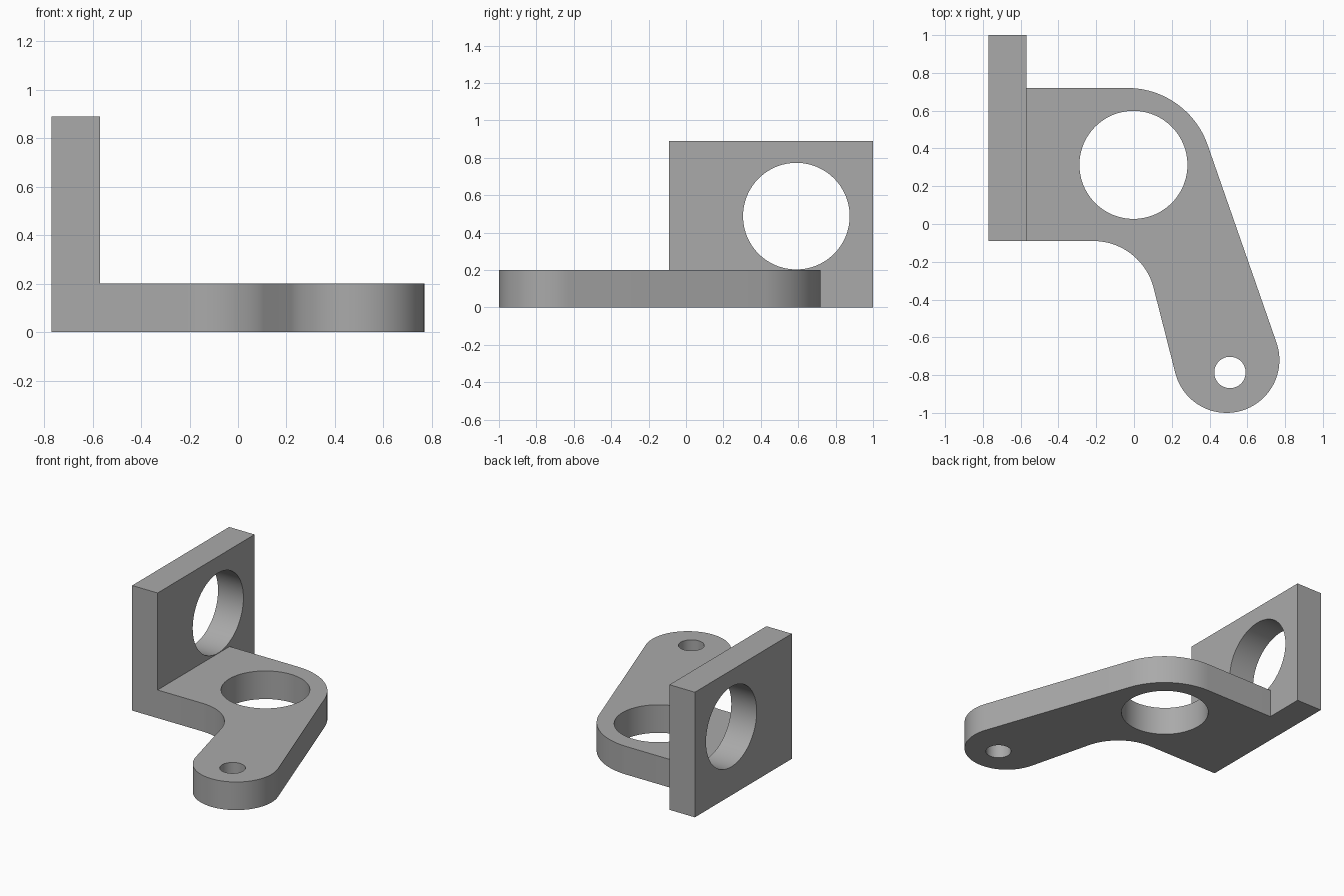
import bpy, bmesh
from math import sin, cos, radians, atan2, degrees

old = bpy.data.objects.get("Cube")
if old:
    bpy.data.objects.remove(old, do_unlink=True)

BASE_H, PLATE_H = 0.2, 0.89
LEFT, INNER, FRONT, BACK = -0.77, -0.57, -0.09, 1.0

metal = bpy.data.materials.new("plain_grey")
metal.use_nodes = True
grey = (0.4, 0.4, 0.4, 1)
metal.diffuse_color = grey
metal.node_tree.nodes["Principled BSDF"].inputs["Base Color"].default_value = grey


def arc(cx, cy, r, start, end, steps=24):
    """Points along an arc, angles in degrees."""
    angles = [radians(start + (end - start) * i / steps) for i in range(steps + 1)]
    return [(cx + r * cos(a), cy + r * sin(a)) for a in angles]


def prism(name, outline, z0, z1):
    """Extrude a flat outline from z0 to z1."""
    bm = bmesh.new()
    face = bm.faces.new([bm.verts.new((x, y, z0)) for x, y in outline])
    top = bmesh.ops.extrude_face_region(bm, geom=[face])["geom"]
    moved = [v for v in top if isinstance(v, bmesh.types.BMVert)]
    bmesh.ops.translate(bm, verts=moved, vec=(0, 0, z1 - z0))
    bmesh.ops.recalc_face_normals(bm, faces=bm.faces)
    mesh = bpy.data.meshes.new(name)
    bm.to_mesh(mesh)
    bm.free()
    mesh.materials.append(metal)
    obj = bpy.data.objects.new(name, mesh)
    bpy.context.collection.objects.link(obj)
    return obj


def combine(target, other, operation):
    """Apply a boolean and remove the helper."""
    mod = target.modifiers.new(operation.lower(), "BOOLEAN")
    mod.operation, mod.object, mod.solver = operation, other, "EXACT"
    bpy.context.view_layer.objects.active = target
    bpy.ops.object.modifier_apply(modifier=mod.name)
    bpy.data.objects.remove(other, do_unlink=True)


def drill(target, location, radius, rotation=(0, 0, 0)):
    bpy.ops.mesh.primitive_cylinder_add(vertices=96, radius=radius, depth=0.6,
                                        location=location, rotation=rotation)
    cutter = bpy.context.object
    cutter.name = "hole_cutter"
    cutter.hide_render = True
    cutter.data.materials.append(metal)
    combine(target, cutter, "DIFFERENCE")


# Base with rounded shoulder, slanted arm, round tip and inner fillet
outer = degrees(atan2(0.332, 0.943))
inner = degrees(atan2(0.247, 0.969))
outline = [(INNER, FRONT), (INNER, 0.72)]
outline += arc(-0.035, 0.27, 0.45, 90, outer)
outline += arc(0.49, -0.72, 0.28, outer, inner - 180, 40)
outline += arc(-0.216, FRONT - 0.33, 0.33, inner, 90)
bracket = prism("angle_bracket", outline, 0, BASE_H)

# Upright plate
plate = prism("upright_plate", [(LEFT, FRONT), (INNER, FRONT), (INNER, BACK), (LEFT, BACK)],
              0, PLATE_H)
drill(plate, ((LEFT + INNER) / 2, 0.59, 0.488), 0.285, (0, radians(90), 0))

# Base holes
drill(bracket, (-0.003, 0.313, BASE_H / 2), 0.286)
drill(bracket, (0.508, -0.786, BASE_H / 2), 0.083)

# Join into one bracket
combine(bracket, plate, "UNION")
bpy.ops.object.select_all(action="DESELECT")
bracket.select_set(True)
bpy.context.view_layer.objects.active = bracket
bpy.ops.object.shade_smooth_by_angle(angle=radians(30))
